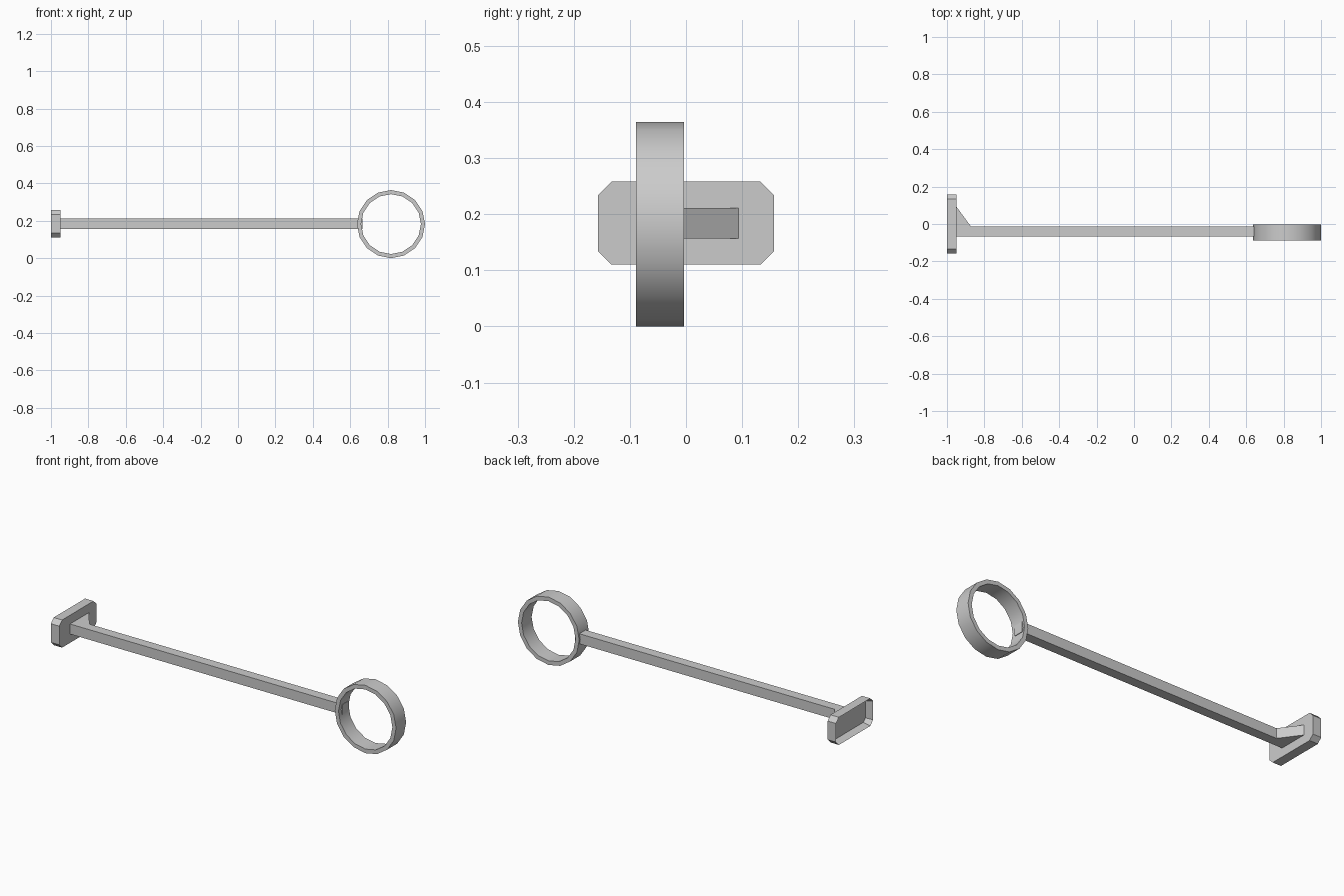
import bpy, bmesh, math
from mathutils import Vector

if "Cube" in bpy.data.objects:
    bpy.data.objects.remove(bpy.data.objects["Cube"], do_unlink=True)

COLOUR = (0.6, 0.6, 0.6, 1)
grey = bpy.data.materials.new("plain_grey")
grey.use_nodes = True
grey.diffuse_color = COLOUR
grey.node_tree.nodes["Principled BSDF"].inputs["Base Color"].default_value = COLOUR


def finish(name, bm):
    bmesh.ops.recalc_face_normals(bm, faces=bm.faces)
    mesh = bpy.data.meshes.new(name)
    bm.to_mesh(mesh)
    bm.free()
    mesh.materials.append(grey)
    obj = bpy.data.objects.new(name, mesh)
    bpy.context.collection.objects.link(obj)
    return obj


def prism(bm, points, offset):
    """Extrude a closed outline and return its starting cap."""
    cap = bm.faces.new([bm.verts.new(p) for p in points])
    bmesh.ops.solidify  # outline stays planar, extruded below
    copy = bmesh.ops.extrude_face_region(bm, geom=[cap], use_keep_orig=True)
    moved = [v for v in copy["geom"] if isinstance(v, bmesh.types.BMVert)]
    bmesh.ops.translate(bm, verts=moved, vec=Vector(offset))
    return cap


# Open ring, its axis running front to back
SIDES, CX, CZ, OUTER, INNER = 16, 0.818, 0.182, 0.182, 0.16
FRONT, BACK = -0.089, -0.004
bm = bmesh.new()
loops = []
for radius, y in ((OUTER, FRONT), (OUTER, BACK), (INNER, BACK), (INNER, FRONT)):
    angles = [2 * math.pi * i / SIDES for i in range(SIDES)]
    loops.append([bm.verts.new((CX + radius * math.cos(a), y, CZ + radius * math.sin(a)))
                  for a in angles])
for k in range(4):
    a, b = loops[k], loops[(k + 1) % 4]
    for i in range(SIDES):
        j = (i + 1) % SIDES
        bm.faces.new((a[i], a[j], b[j], b[i]))
ring = finish("ring", bm)
bpy.context.view_layer.objects.active = ring
ring.select_set(True)
bpy.ops.object.shade_smooth_by_angle(angle=math.radians(40))

# Straight arm with a sloping brace at the plate end
LOW, HIGH = 0.157, 0.211
bm = bmesh.new()
outline = [(-0.955, -0.066), (0.666, -0.066), (0.666, -0.013),
           (-0.872, -0.013), (-0.955, 0.1)]
prism(bm, [(x, y, LOW) for x, y in outline], (0, 0, HIGH - LOW))
finish("arm", bm)

# Chamfered mounting plate, hollow on its outer side
HALF_Y, HALF_Z, CUT, MID = 0.157, 0.074, 0.024, 0.184
corners = [(HALF_Y, HALF_Z - CUT), (HALF_Y - CUT, HALF_Z)]
quarter = corners + [(-y, z) for y, z in reversed(corners)]
outline = quarter + [(-y, -z) for y, z in quarter]
bm = bmesh.new()
cap = prism(bm, [(-1, y, MID + z) for y, z in outline], (0.05, 0, 0))
bmesh.ops.recalc_face_normals(bm, faces=bm.faces)
bmesh.ops.inset_region(bm, faces=[cap], thickness=0.012)
bmesh.ops.translate(bm, verts=cap.verts, vec=(0.038, 0, 0))
finish("mounting_plate", bm)
